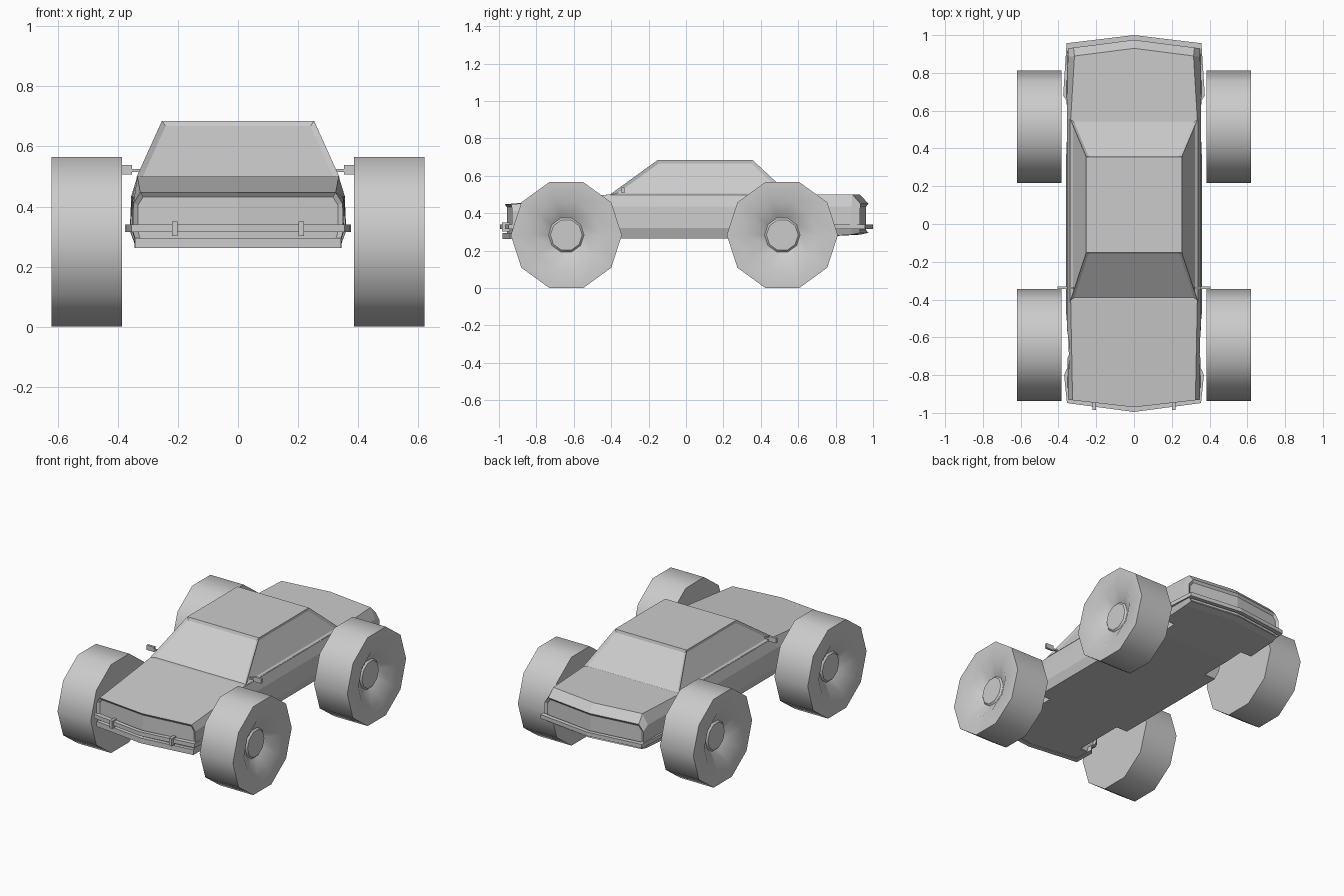
import bpy, bmesh, math
from mathutils import Vector

if "Cube" in bpy.data.objects:
    bpy.data.objects.remove(bpy.data.objects["Cube"])


def finish(name, bm):
    bmesh.ops.recalc_face_normals(bm, faces=bm.faces)
    me = bpy.data.meshes.new(name)
    bm.to_mesh(me)
    bm.free()
    ob = bpy.data.objects.new(name, me)
    bpy.context.collection.objects.link(ob)
    return ob


def loft(bm, rings):
    """Skin matching closed rings, without end caps."""
    vs = [[bm.verts.new(p) for p in r] for r in rings]
    n = len(vs[0])
    for a, b in zip(vs, vs[1:]):
        for i in range(n):
            j = (i + 1) % n
            bm.faces.new((a[i], a[j], b[j], b[i]))
    return vs


def box(name, lo, hi):
    bm = bmesh.new()
    bmesh.ops.create_cube(bm, size=1)
    for v in bm.verts:
        v.co = [(a + b) / 2 + c * (b - a) for a, b, c in zip(lo, hi, v.co)]
    return finish(name, bm)


def wheel(name, side, y, profile):
    bm = bmesh.new()
    rings = [[(side * x, y + r * math.cos(k * math.tau / 10),
               0.283 + r * math.sin(k * math.tau / 10)) for k in range(10)]
             for x, r in profile]
    vs = loft(bm, rings)
    bm.faces.new(vs[0])
    bm.faces.new(vs[-1])
    return finish(name, bm)


# Body shell: stations of (corner y, centre bow, half section of x, z)
stations = [
    (-0.93, -0.04, [(.335, .265), (.35, .32), (.348, .41), (.325, .447)]),
    (-0.41, 0, [(.34, .265), (.36, .32), (.355, .435), (.335, .50)]),
    (0.555, 0, [(.34, .265), (.36, .32), (.355, .435), (.335, .50)]),
    (0.885, 0.045, [(.34, .285), (.355, .32), (.35, .435), (.315, .50)]),
    (0.93, 0.045, [(.335, .295), (.35, .32), (.35, .41), (.32, .45)]),
]
rings = []
for y, bow, half in stations:
    pts = [(0, half[0][1])] + half + [(0, half[-1][1])] + [(-x, z) for x, z in reversed(half)]
    rings.append([(x, y + bow * (1 - abs(x) / .35), z) for x, z in pts])
bm = bmesh.new()
vs = loft(bm, rings)
for r in (vs[0], vs[-1]):
    pair = [bm.faces.new(r[:6]), bm.faces.new(r[5:] + r[:1])]
    bmesh.ops.recalc_face_normals(bm, faces=bm.faces)
    bmesh.ops.inset_region(bm, faces=pair, thickness=0.015, depth=-0.012, use_even_offset=True)
body = finish("body", bm)

# Wheel arches cut into the sides
for side in (-1, 1):
    for y in (-0.64, 0.515):
        bm = bmesh.new()
        rings = [[(side * x, y + .17 * math.cos(k * math.tau / 10),
                   .27 + .17 * math.sin(k * math.tau / 10)) for k in range(10)]
                 for x in (.26, .45)]
        ends = loft(bm, rings)
        bm.faces.new(ends[0])
        bm.faces.new(ends[1])
        cutter = finish("arch_cutter", bm)
        cutter.hide_render = True
        cutter.hide_set(True)
        m = body.modifiers.new("arch", 'BOOLEAN')
        m.operation = 'DIFFERENCE'
        m.solver = 'EXACT'
        m.object = cutter

# Cabin with recessed windows
bm = bmesh.new()
base = [(-.338, -.41, .497), (.338, -.41, .497), (.338, .557, .497), (-.338, .557, .497)]
roof = [(-.253, -.15, .685), (.253, -.15, .685), (.253, .355, .685), (-.253, .355, .685)]
vs = loft(bm, [base, roof])
bm.faces.new(vs[0])
bm.faces.new(vs[1])
bmesh.ops.recalc_face_normals(bm, faces=bm.faces)
glass = [f for f in bm.faces if abs(f.normal.z) < .95]
bmesh.ops.inset_individual(bm, faces=glass, thickness=0.016, depth=-0.01, use_even_offset=True)
finish("cabin", bm)


# Wraparound bumpers: square bar along a bowed path
def bumper(name, path, z0, z1, t):
    full = path + [(-x, y) for x, y in reversed(path[:-1])]
    bm = bmesh.new()
    rings = []
    for x, y in full:
        k = 1 - t / max(Vector((x, y)).length, .01)
        xi = x - math.copysign(t, x) if abs(x) > .01 else 0
        yi = y - math.copysign(t, y)
        rings.append([(x, y, z0), (x, y, z1), (xi, yi, z1), (xi, yi, z0)])
    vs = loft(bm, rings)
    bm.faces.new(vs[0])
    bm.faces.new(vs[-1])
    return finish(name, bm)


bumper("front_bumper", [(.358, -.77), (.37, -.80), (.355, -.948), (0, -.995)], .315, .34, .025)
bumper("rear_bumper", [(.358, .655), (.375, .68), (.357, .957), (0, 1.0)], .315, .34, .025)
# Lower valance under the front bumper
bumper("front_valance", [(.345, -.80), (.342, -.94), (0, -.982)], .262, .295, .03)

wheel_profile = [(.385, .297), (.62, .297), (.62, .185), (.565, .095), (.575, .085)]
for side, tag in ((-1, "left"), (1, "right")):
    for y, end in ((-.64, "front"), (.515, "rear")):
        w = wheel(f"{end}_{tag}_wheel", side, y, wheel_profile)
        bpy.ops.object.select_all(action='DESELECT')
        w.select_set(True)
        bpy.context.view_layer.objects.active = w
        bpy.ops.object.shade_smooth_by_angle(angle=math.radians(38))
    # Bumper guards and door mirrors
    gx = side * .21
    box(f"{tag}_bumper_guard", (gx - .009, -.985, .302), (gx + .009, -.94, .35))
    a, b = sorted((side * .352, side * .405))
    box(f"{tag}_mirror", (a, -.345, .507), (b, -.33, .538))
    a, b = sorted((side * .32, side * .355))
    box(f"{tag}_mirror_arm", (a, -.343, .515), (b, -.333, .525))
